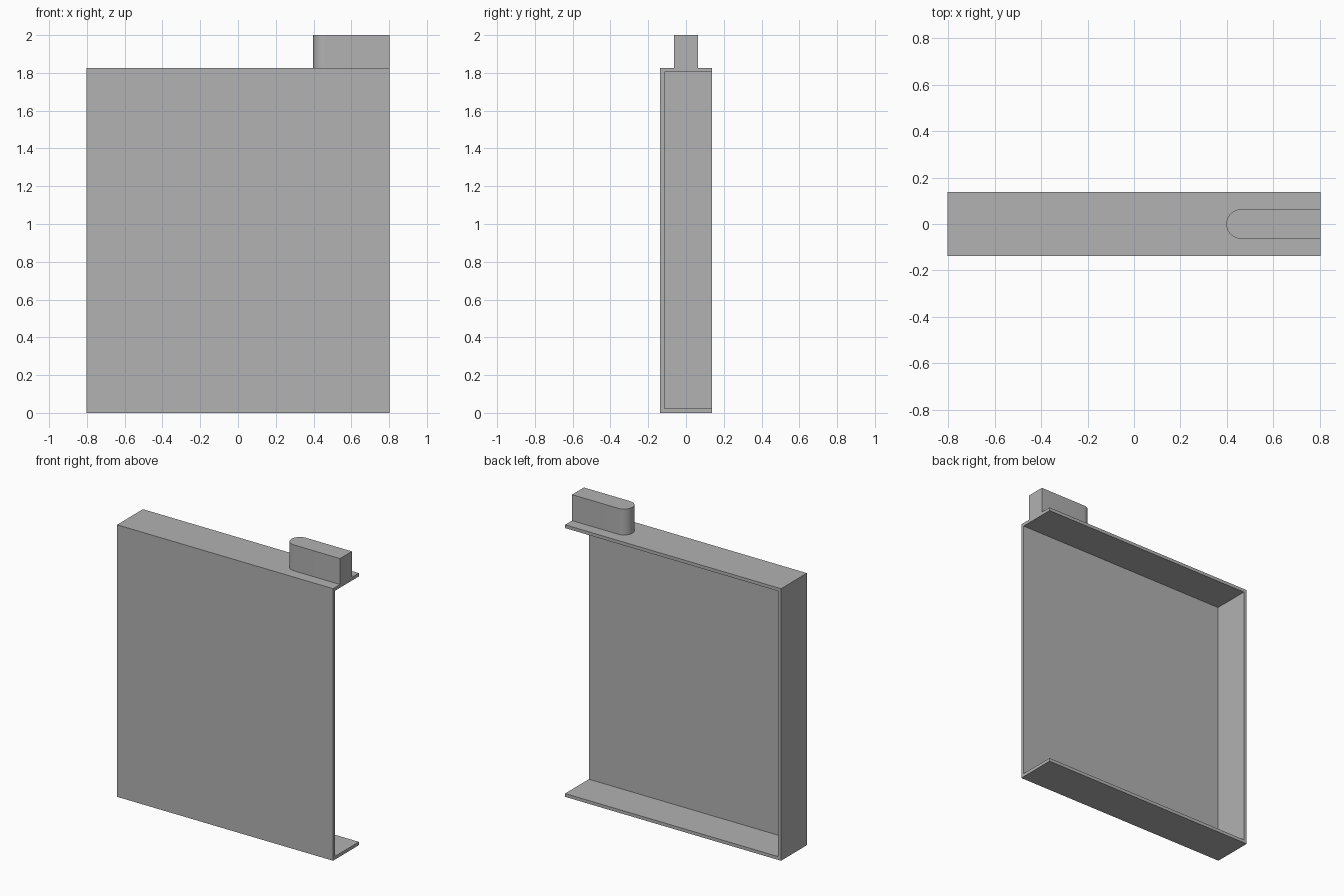
import bpy, bmesh, math

cube = bpy.data.objects.get("Cube")
if cube:
    bpy.data.objects.remove(cube, do_unlink=True)

HALF_W, HALF_D, BODY_TOP, TOP = 0.802, 0.137, 1.826, 2.0
WALL = 0.022
TAB_R, TAB_START = 0.063, 0.397

grey = bpy.data.materials.new("plain grey")
grey.use_nodes = True
grey.diffuse_color = (0.445, 0.445, 0.445, 1)
grey.node_tree.nodes["Principled BSDF"].inputs["Base Color"].default_value = grey.diffuse_color


def prism(name, outline, z0, z1):
    """Extrude an xy outline from z0 up to z1."""
    bm = bmesh.new()
    base = bm.faces.new([bm.verts.new((x, y, z0)) for x, y in outline])
    out = bmesh.ops.extrude_face_region(bm, geom=[base])
    top = [v for v in out["geom"] if isinstance(v, bmesh.types.BMVert)]
    bmesh.ops.translate(bm, verts=top, vec=(0, 0, z1 - z0))
    bmesh.ops.recalc_face_normals(bm, faces=bm.faces)
    mesh = bpy.data.meshes.new(name)
    bm.to_mesh(mesh)
    bm.free()
    mesh.materials.append(grey)
    obj = bpy.data.objects.new(name, mesh)
    bpy.context.collection.objects.link(obj)
    return obj


def rectangle(x0, x1, y0, y1):
    return [(x0, y0), (x1, y0), (x1, y1), (x0, y1)]


def activate(obj):
    bpy.ops.object.select_all(action="DESELECT")
    obj.select_set(True)
    bpy.context.view_layer.objects.active = obj


# Tray: thin-walled box, open at the back and at the left end
tray = prism("tray", rectangle(-HALF_W, HALF_W, -HALF_D, HALF_D), 0, BODY_TOP)
cutter = prism("tray_cutter",
               rectangle(-HALF_W + WALL, HALF_W + 0.1, -HALF_D + WALL, HALF_D + 0.1),
               WALL, BODY_TOP - WALL)
cutter.hide_render = True
hollow = tray.modifiers.new("hollow", "BOOLEAN")
hollow.operation = "DIFFERENCE"
hollow.solver = "EXACT"
hollow.object = cutter
activate(tray)
bpy.ops.object.modifier_apply(modifier=hollow.name)
bpy.data.objects.remove(cutter, do_unlink=True)

# Top tab: straight bar with one rounded end
STEPS = 24
arc = [math.pi / 2 + math.pi * i / STEPS for i in range(STEPS + 1)]
tab_outline = [(TAB_START + TAB_R + TAB_R * math.cos(a), TAB_R * math.sin(a)) for a in arc]
tab_outline += [(HALF_W, -TAB_R), (HALF_W, TAB_R)]
tab = prism("top_tab", tab_outline, BODY_TOP, TOP)
activate(tab)
bpy.ops.object.shade_smooth_by_angle(angle=math.radians(30))
